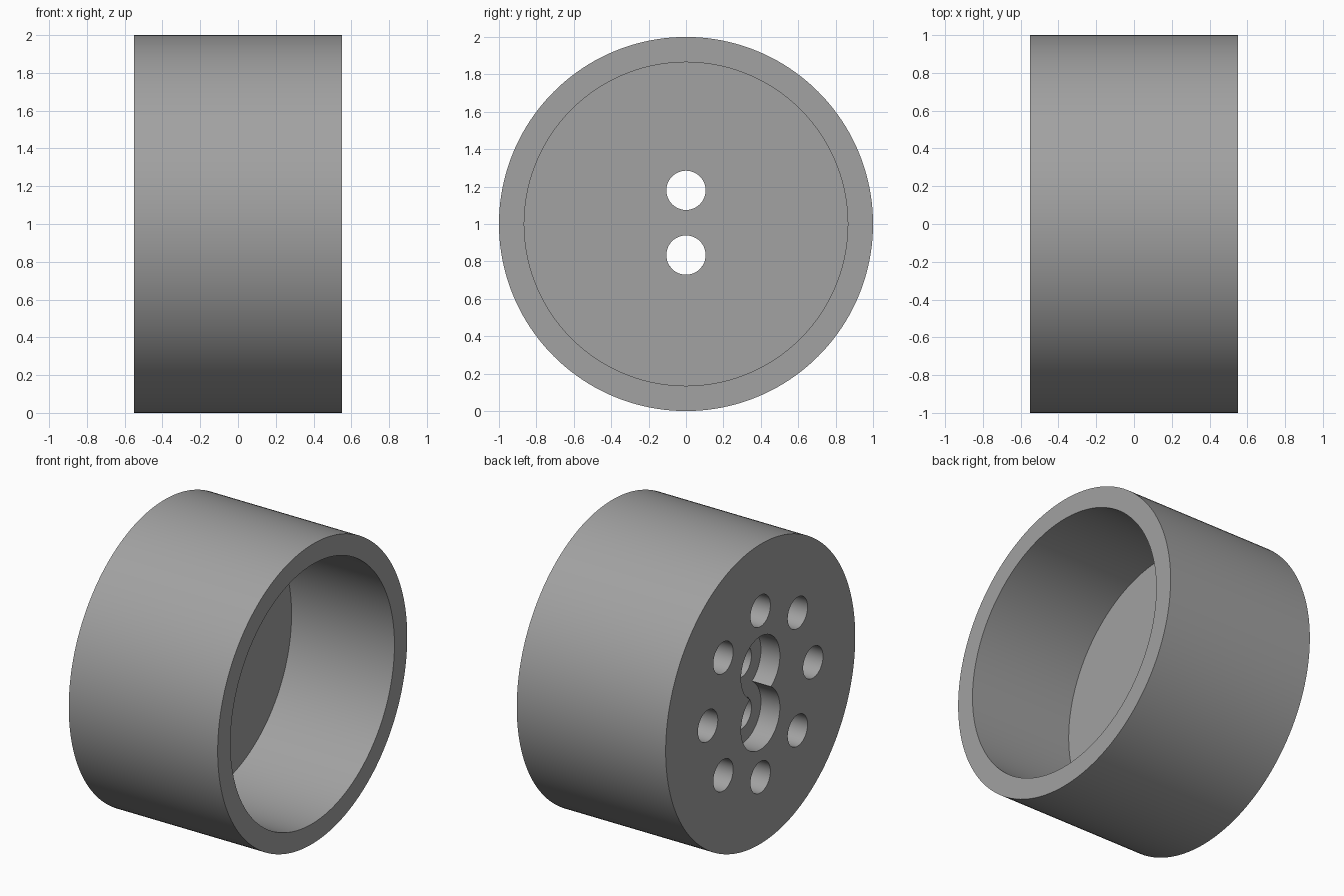
import bpy, math

if "Cube" in bpy.data.objects:
    bpy.data.objects.remove(bpy.data.objects["Cube"])

HALF = 0.55      # half the width along x
AXIS_Z = 1.0     # height of the central axis
FLOOR_X = -0.21  # inner face of the end wall


def x_cylinder(name, radius, x0, x1, y=0.0, z=0.0, sides=48):
    """Cylinder lying along x, offset from the central axis by y and z."""
    bpy.ops.mesh.primitive_cylinder_add(
        vertices=sides, radius=radius, depth=x1 - x0,
        location=((x0 + x1) / 2, y, AXIS_Z + z),
        rotation=(0, math.pi / 2, 0))
    obj = bpy.context.object
    obj.name = name
    bpy.ops.object.transform_apply(location=True, rotation=True, scale=True)
    return obj


def cut(body, cutter):
    """Subtract the cutter from the body, then discard it."""
    cutter.hide_render = True
    mod = body.modifiers.new("cut", 'BOOLEAN')
    mod.operation = 'DIFFERENCE'
    mod.solver = 'EXACT'
    mod.object = cutter
    bpy.context.view_layer.objects.active = body
    bpy.ops.object.modifier_apply(modifier=mod.name)
    bpy.data.objects.remove(cutter, do_unlink=True)


# Drum body
drum = x_cylinder("drum", 1.0, -HALF, HALF, sides=160)

# Deep cavity, open on the right
cut(drum, x_cylinder("cavity", 0.865, FLOOR_X, HALF + 0.2, sides=160))

# Two overlapping counterbores, each with a through hole
for z in (0.18, -0.166):
    cut(drum, x_cylinder("counterbore", 0.205, -HALF - 0.2, -HALF + 0.14, z=z, sides=64))
for z in (0.18, -0.166):
    cut(drum, x_cylinder("through_hole", 0.105, -HALF - 0.2, FLOOR_X + 0.2, z=z))

# Ring of eight blind holes in the closed end
for i in range(8):
    a = i * math.pi / 4
    cut(drum, x_cylinder("blind_hole", 0.105, -HALF - 0.2, -HALF + 0.24,
                         y=0.555 * math.cos(a), z=0.555 * math.sin(a)))

# Single grey finish
grey = bpy.data.materials.new("plain grey")
grey.diffuse_color = (0.36, 0.36, 0.36, 1)
grey.use_nodes = True
grey.node_tree.nodes["Principled BSDF"].inputs["Base Color"].default_value = grey.diffuse_color
drum.data.materials.clear()
drum.data.materials.append(grey)
for p in drum.data.polygons:
    p.material_index = 0

# Smooth curved walls, crisp rims
bpy.ops.object.select_all(action='DESELECT')
drum.select_set(True)
bpy.context.view_layer.objects.active = drum
bpy.ops.object.shade_smooth_by_angle(angle=math.radians(30))
